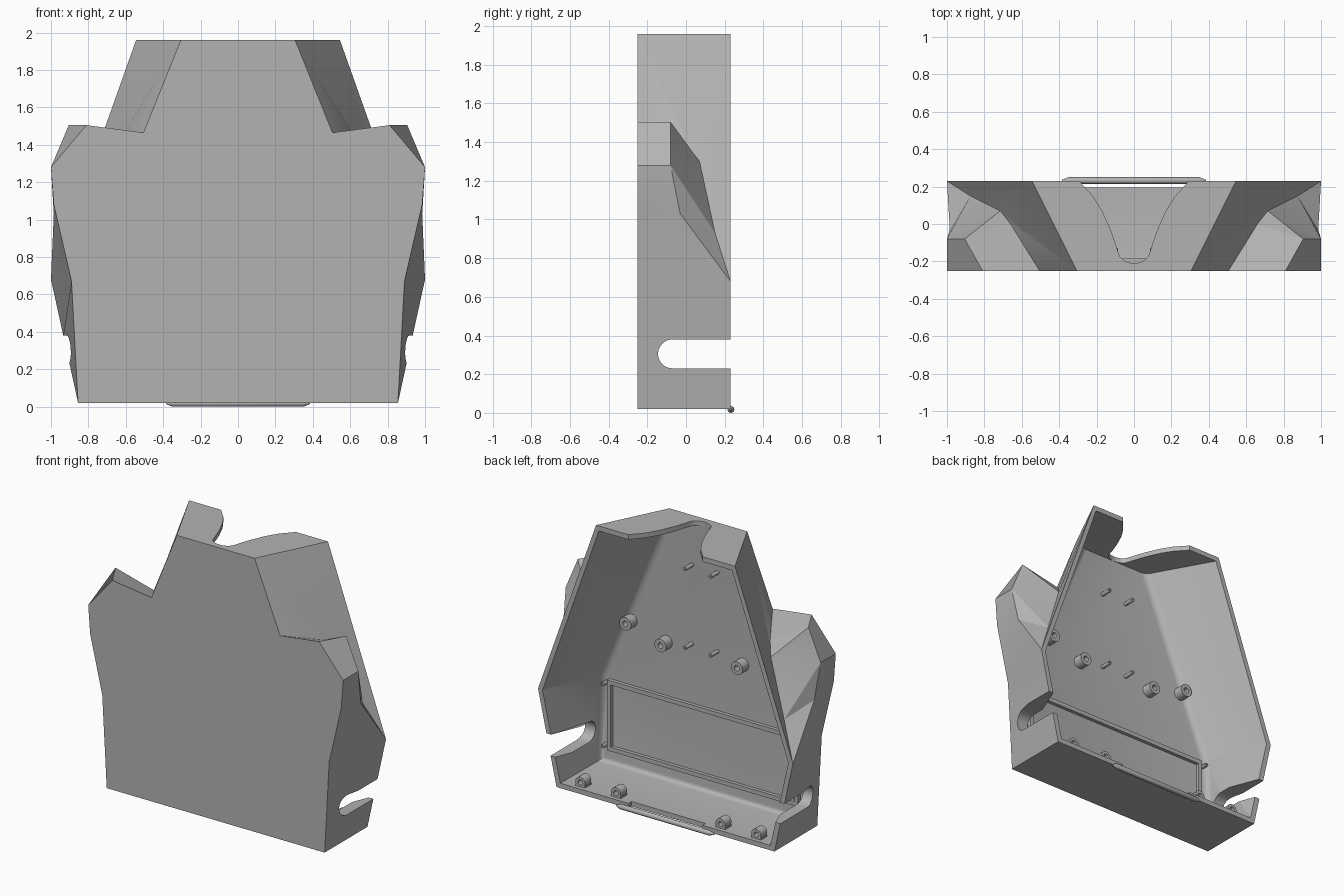
import bpy, bmesh, math

if "Cube" in bpy.data.objects:
    bpy.data.objects.remove(bpy.data.objects["Cube"])

grey = bpy.data.materials.new("plain_grey")
grey.diffuse_color = (0.45, 0.45, 0.45, 1)
grey.use_nodes = True
grey.node_tree.nodes["Principled BSDF"].inputs["Base Color"].default_value = grey.diffuse_color


def make(name, verts, faces, mat=True):
    me = bpy.data.meshes.new(name)
    me.from_pydata(verts, [], faces)
    bm = bmesh.new()
    bm.from_mesh(me)
    bmesh.ops.remove_doubles(bm, verts=bm.verts, dist=1e-5)
    bmesh.ops.recalc_face_normals(bm, faces=bm.faces)
    bm.to_mesh(me)
    bm.free()
    ob = bpy.data.objects.new(name, me)
    bpy.context.collection.objects.link(ob)
    if mat:
        me.materials.append(grey)
    return ob


def loft(name, rings, mat=True):
    """Closed solid through rings of equal point count."""
    n = len(rings[0])
    verts = [p for r in rings for p in r]
    faces = [list(range(n)), list(range((len(rings) - 1) * n, len(rings) * n))]
    for k in range(len(rings) - 1):
        for i in range(n):
            j = (i + 1) % n
            faces.append([k * n + i, k * n + j, (k + 1) * n + j, (k + 1) * n + i])
    return make(name, verts, faces, mat)


def box(name, x0, x1, y0, y1, z0, z1, mat=True):
    return loft(name, [[(x0, y, z0), (x1, y, z0), (x1, y, z1), (x0, y, z1)] for y in (y0, y1)], mat)


def smooth(ob, angle=30):
    bpy.ops.object.select_all(action='DESELECT')
    ob.select_set(True)
    bpy.context.view_layer.objects.active = ob
    bpy.ops.object.shade_smooth_by_angle(angle=math.radians(angle))


def cut(ob, cutter):
    mod = ob.modifiers.new("cut", 'BOOLEAN')
    mod.operation, mod.solver, mod.object = 'DIFFERENCE', 'EXACT', cutter
    bpy.context.view_layer.objects.active = ob
    bpy.ops.object.modifier_apply(modifier=mod.name)
    bpy.data.objects.remove(cutter)


def tube(name, x, z, y0, y1, r, hole):
    """Post along y; a blind hole opens towards the back."""
    n, deep = 20, y0 + 0.25 * (y1 - y0)
    rings = [[(x + q * math.cos(2 * math.pi * i / n), y, z + q * math.sin(2 * math.pi * i / n))
              for i in range(n)]
             for q, y in ((r, y0), (r, y1), (hole, y1), (hole, deep))]
    ob = loft(name, rings)
    smooth(ob)
    return ob


# outer shell with side horns: named corner points of the right half
P = {
    'a': (.855, -.25, .02), 'b': (.855, .23, .02), 'L': (.89, -.25, .67), 'H': (1, .23, .68),
    'M': (.985, -.25, 1.08), 'F': (1, -.25, 1.28), 'B': (.81, -.25, 1.505), 'A': (.505, -.25, 1.465),
    'T': (.305, -.25, 1.96), 'U': (.545, .23, 1.96), 'G': (1, -.08, 1.28), 'C': (.905, -.08, 1.505),
    'D': (.66, 0, 1.38), 'E': (.715, .07, 1.3), 'P': (.875, .15, .93), 'J': (.985, -.03, 1.03)}
keys = list(P)
n = len(keys)
verts = [P[k] for k in keys] + [(-P[k][0], P[k][1], P[k][2]) for k in keys]
faces = []
for f in ("abHL", "LMJ", "LJH", "MFGJ", "FBCG", "BADC", "CDE", "CEG", "GEP", "GPJ", "JPH",
          "TUE", "UHP", "UPE", "TED", "TDA"):
    idx = [keys.index(c) for c in f]
    faces += [idx, [i + n for i in idx]]
for f in ("aLMFBAT", "bHU", "ab", "TU"):          # faces spanning both halves
    idx = [keys.index(c) for c in f]
    faces.append(idx + [i + n for i in reversed(idx)])
shell = make("shell", verts, faces)

# hollow inside with a rounded front corner
prof = [((.82, .055), (.79, .67), (.275, 1.925)), ((.825, .055), (.966, .68), (.525, 1.925))]
rings = []
for y, half in ((-.21, prof[0]), (.235, prof[1])):
    rings.append([(x, y, z) for x, z in half] + [(-x, y, z) for x, z in reversed(half)])
cavity = loft("cavity_cutter", rings, False)
bm = bmesh.new()
bm.from_mesh(cavity.data)
edges = [e for e in bm.edges if all(v.co.y < -.2 for v in e.verts) and max(v.co.z for v in e.verts) < 1.95
         and not all(v.co.z > 1.9 for v in e.verts)]
bmesh.ops.bevel(bm, geom=edges, offset=.035, segments=4, profile=.5, affect='EDGES')
bm.to_mesh(cavity.data)
bm.free()
cut(shell, cavity)

# curved notch in the top wall
half = [(.31, .26), (.28, .215), (.22, .15), (.17, .07), (.125, -.03), (.1, -.1), (.085, -.15)]
half += [(.08 * math.cos(t * math.pi / 12), -.155 - .054 * math.sin(t * math.pi / 12)) for t in range(1, 6)]
outline = half + [(0, -.209)] + [(-x, y) for x, y in reversed(half)]
cut(shell, loft("notch_cutter", [[(x, y, z) for x, y in outline] for z in (1.88, 2.0)], False))

# round-ended slots through both side walls
slot = [(.3, .23), (.3, .38)] + [(-.07 - .075 * math.sin(t * math.pi / 10),
                                  .305 + .075 * math.cos(t * math.pi / 10)) for t in range(11)]
for s in (-1, 1):
    cut(shell, loft("slot_cutter", [[(s * x, y, z) for y, z in slot] for x in (.7, 1.1)], False))

# gap in the bottom wall behind the latch bar
cut(shell, box("gap_cutter", -.29, .29, .195, .3, -.05, .1, False))
smooth(shell, 25)

# latch bar with tapered ends
bar = []
for x, r in ((-.385, .004), (-.35, .0175), (.35, .0175), (.385, .004)):
    bar.append([(x, .2325 + r * math.cos(i * math.pi / 8), .0175 + r * math.sin(i * math.pi / 8))
                for i in range(16)])
smooth(loft("latch_bar", bar))

# raised rectangular frame on the inside of the front plate
for z in (.15, .62):
    box("frame_rail", -.75, .75, -.215, -.185, z, z + .03)
for s in (-1, 1):
    box("frame_side", s * .735 - .015, s * .735 + .015, -.215, -.185, .18, .62)
    for z in (.18, .62):
        tube("frame_pin", s * .77, z, -.215, -.165, .014, .004)
    # screw posts and locating pins on the plate
    for x, z in ((.3, 1.03), (.575, 1.11)):
        tube("screw_post", s * x, z, -.215, -.14, .046, .02)
    for z in (1.07, 1.63):
        tube("locating_pin", s * .1, z, -.215, -.13, .014, .004)
    # screw bosses along the bottom rim
    for x in (.41, .69):
        tube("rim_boss", s * x, .085, .13, .2, .038, .018)
        box("boss_foot", s * x - .038, s * x + .038, .13, .2, .045, .066)
